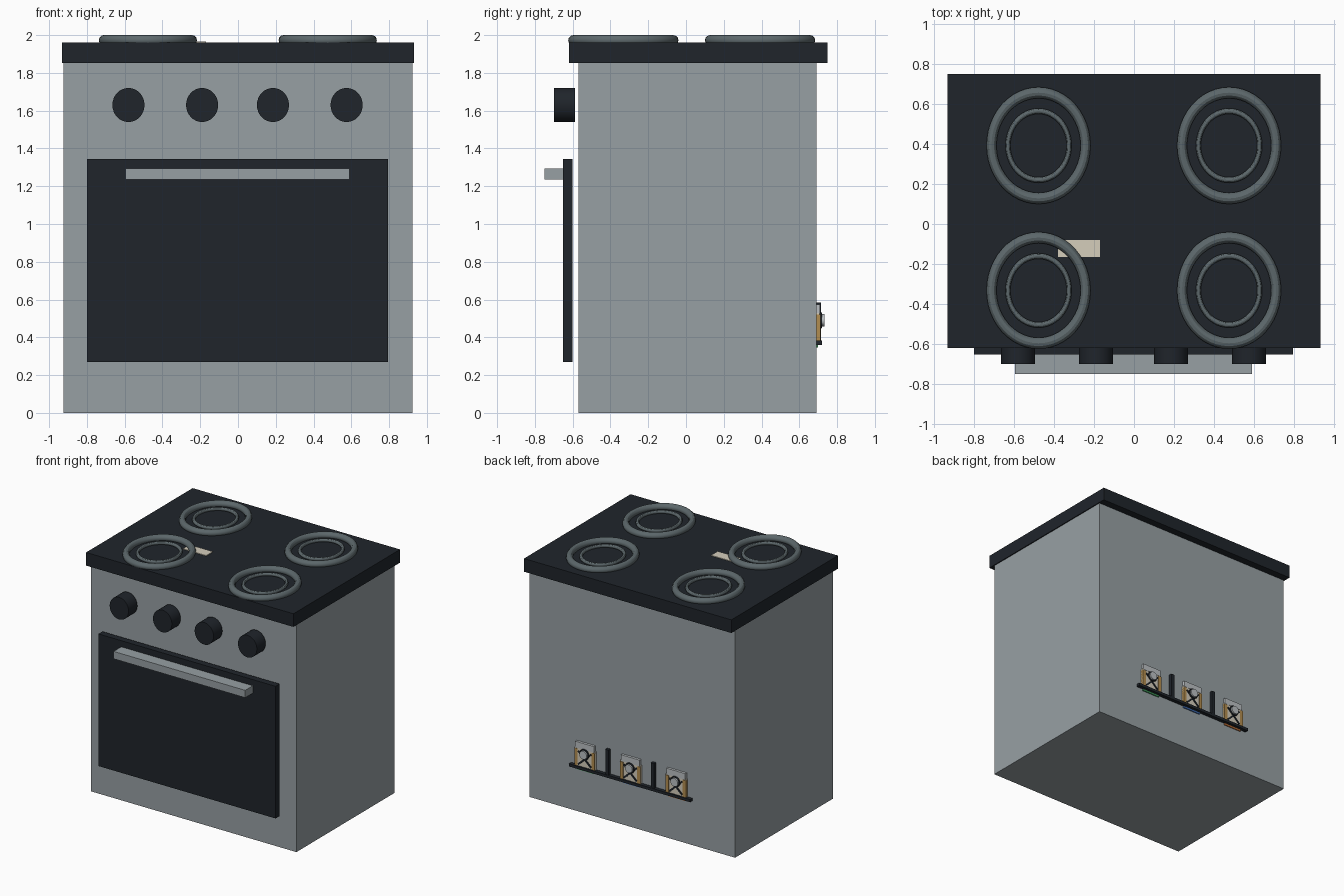
import bpy, math

if "Cube" in bpy.data.objects:
    bpy.data.objects.remove(bpy.data.objects["Cube"])


def mat(name, r, g, b):
    m = bpy.data.materials.new(name)
    m.diffuse_color = (r, g, b, 1)
    m.use_nodes = True
    m.node_tree.nodes["Principled BSDF"].inputs["Base Color"].default_value = m.diffuse_color
    return m


STEEL = mat("steel", 0.31, 0.35, 0.37)
BLACK = mat("black_enamel", 0.014, 0.018, 0.024)
COIL = mat("coil_grey", 0.11, 0.14, 0.15)
CREAM = mat("cream", 0.66, 0.61, 0.5)
GOLD = mat("gold", 0.45, 0.27, 0.08)
SILVER = mat("silver", 0.5, 0.53, 0.55)
GREEN = mat("green", 0.05, 0.3, 0.1)
BLUE = mat("blue", 0.05, 0.15, 0.45)
ORANGE = mat("orange", 0.5, 0.16, 0.04)


def finish(name, m):
    o = bpy.context.object
    o.name = name
    o.data.materials.append(m)
    return o


def box(name, x0, x1, y0, y1, z0, z1, m, tilt=0):
    bpy.ops.mesh.primitive_cube_add(
        size=1, location=((x0 + x1) / 2, (y0 + y1) / 2, (z0 + z1) / 2))
    o = finish(name, m)
    o.scale = (x1 - x0, y1 - y0, z1 - z0)
    o.rotation_euler.y = tilt
    return o


def disc(name, x, y0, y1, z, rx, rz, m):
    bpy.ops.mesh.primitive_cylinder_add(
        vertices=32, radius=1, depth=1, location=(x, (y0 + y1) / 2, z),
        rotation=(math.pi / 2, 0, 0))
    o = finish(name, m)
    o.scale = (rx, rz, y1 - y0)
    bpy.ops.object.shade_smooth_by_angle()
    return o


def ring(name, x, y, z, major, minor, m):
    bpy.ops.mesh.primitive_torus_add(
        major_segments=48, minor_segments=12, location=(x, y, z),
        major_radius=major, minor_radius=minor)
    o = finish(name, m)
    bpy.ops.object.shade_smooth_by_angle()
    return o


# Cabinet, cooktop, door and handle
box("cabinet", -0.925, 0.925, -0.57, 0.69, 0, 1.855, STEEL)
box("cooktop", -0.933, 0.933, -0.62, 0.75, 1.853, 1.96, BLACK)
box("oven_door", -0.80, 0.795, -0.652, -0.60, 0.27, 1.345, BLACK)
box("door_handle", -0.595, 0.59, -0.75, -0.645, 1.235, 1.295, STEEL)

# Control knobs
for i, x in enumerate((-0.58, -0.19, 0.185, 0.575)):
    disc(f"knob_{i + 1}", x, -0.70, -0.587, 1.63, 0.085, 0.09, BLACK)

# Burner coils, slightly oval
for x in (-0.477, 0.475):
    for y in (-0.332, 0.392):
        for part, major, minor in (("outer", 0.264, 0.028), ("inner", 0.172, 0.014)):
            o = ring(f"burner_{part}", x, y, 1.973, major, minor, COIL)
            o.scale = (0.89, 1, 0.96)

# Pale plate on the cooktop
box("cooktop_plate", -0.38, -0.17, -0.165, -0.08, 1.955, 1.965, CREAM)

# Rear rack: rail and dividers
box("rack_rail", -0.54, 0.55, 0.688, 0.72, 0.36, 0.382, BLACK)
for x in (0.21, -0.2):
    box("rack_divider", x - 0.015, x + 0.015, 0.688, 0.716, 0.37, 0.585, BLACK)

# Rear cassettes with crossed straps and a round dial
for x, tint in ((0.415, GREEN), (0.005, BLUE), (-0.405, ORANGE)):
    box("cassette_base", x - 0.08, x + 0.08, 0.688, 0.698, 0.345, 0.385, tint)
    box("cassette_body", x - 0.092, x + 0.092, 0.688, 0.708, 0.37, 0.53, CREAM)
    box("cassette_top", x - 0.085, x + 0.085, 0.688, 0.71, 0.525, 0.575, SILVER)
    for s in (-1, 1):
        cx = x + s * 0.078
        box("cassette_side", cx - 0.014, cx + 0.014, 0.69, 0.712, 0.375, 0.52, GOLD)
        box("cassette_strap", x - 0.08, x + 0.08, 0.70, 0.713, 0.442, 0.456,
            BLACK, s * 0.75)
    disc("cassette_dial", x, 0.70, 0.732, 0.49, 0.033, 0.033, SILVER)
    o = ring("dial_rim", x, 0.715, 0.49, 0.037, 0.006, BLACK)
    o.rotation_euler.x = math.pi / 2
